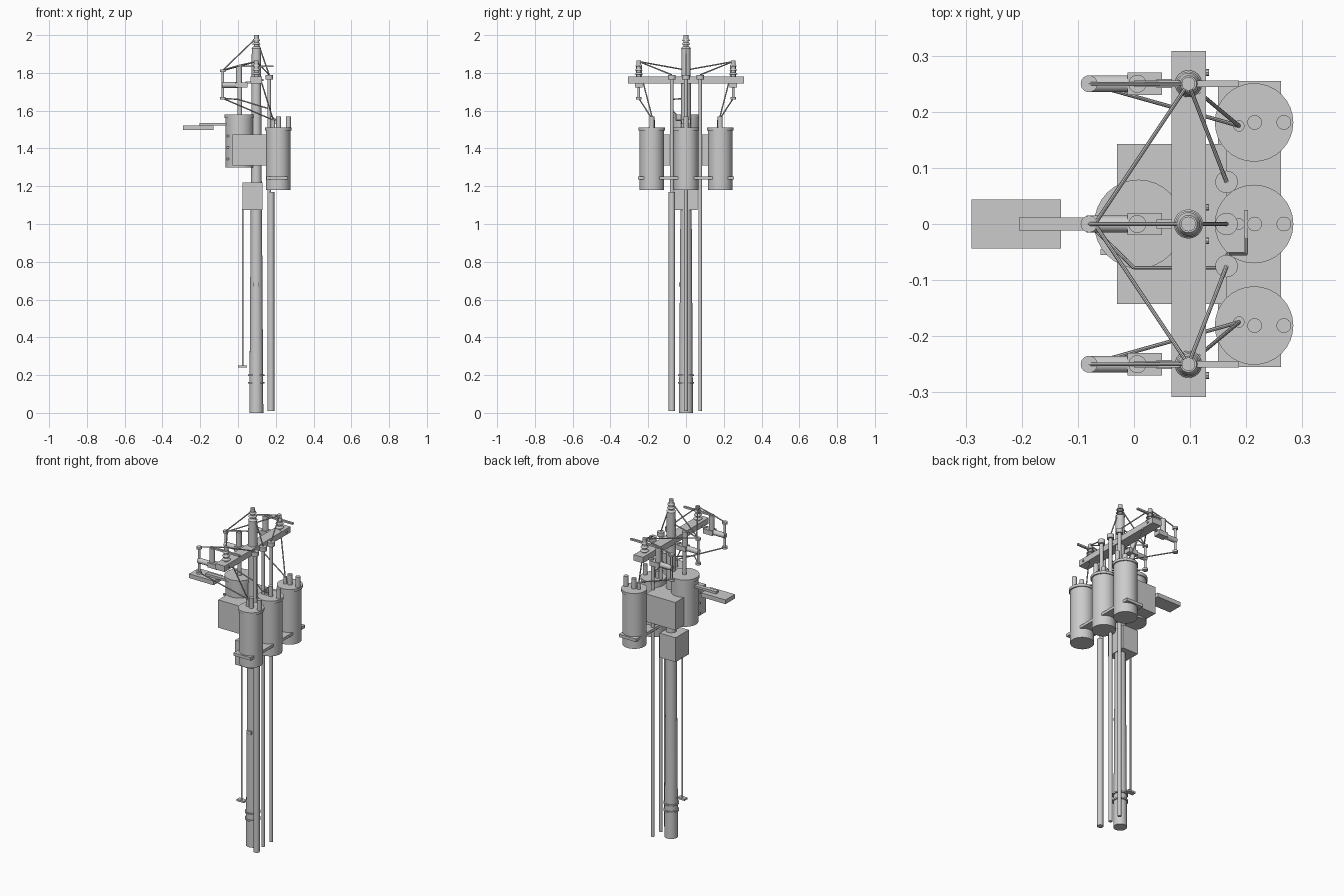
import bpy, math
from mathutils import Vector

grey = bpy.data.materials.new("plain grey")
grey.diffuse_color = (0.6, 0.6, 0.6, 1)


def finish(name, smooth=False):
    ob = bpy.context.object
    ob.name = name
    ob.data.materials.append(grey)
    if smooth:
        bpy.ops.object.shade_smooth_by_angle(angle=math.radians(40))
    return ob


def box(name, x0, x1, y0, y1, z0, z1):
    bpy.ops.mesh.primitive_cube_add(size=1, location=((x0 + x1) / 2, (y0 + y1) / 2, (z0 + z1) / 2))
    bpy.context.object.scale = (x1 - x0, y1 - y0, z1 - z0)
    bpy.ops.object.transform_apply(location=False, rotation=False, scale=True)
    return finish(name)


def rod(name, a, b, r, r2=None, sides=24):
    a, b = Vector(a), Vector(b)
    d = b - a
    bpy.ops.mesh.primitive_cone_add(vertices=sides, radius1=r, radius2=r if r2 is None else r2,
                                    depth=d.length, location=(a + b) / 2,
                                    rotation=d.to_track_quat('Z', 'Y').to_euler())
    return finish(name, True)


def wire(name, points, r=0.0035):
    for a, b in zip(points, points[1:]):
        rod(name, a, b, r, sides=8)


def insulator(name, x, y, z0, z1, r):
    # core with three flared sheds and a small cap
    h = z1 - z0
    rod(name + "_core", (x, y, z0), (x, y, z1), r * 0.5)
    for k in range(3):
        z = z0 + h * (0.12 + 0.25 * k)
        rod(name + "_shed", (x, y, z), (x, y, z + h * 0.13), r * (1 - 0.1 * k), r * 0.6)


PX = 0.097
# pole, bands and tag
rod("pole", (PX, 0, 0), (PX, 0, 1.93), 0.037, 0.024, 32)
for z in (0.16, 0.2):
    rod("pole_band", (PX, 0, z - 0.004), (PX, 0, z + 0.004), 0.043)
box("pole_tag", 0.082, 0.112, -0.038, -0.03, 0.67, 0.69)
insulator("top_insulator", PX, 0, 1.92, 2.0, 0.026)

# crossarm and its line insulators
box("crossarm", 0.067, 0.128, -0.308, 0.308, 1.745, 1.78)
for y in (-0.27, -0.03, 0.03, 0.27):
    rod("crossarm_bolt", (0.12, y, 1.762), (0.134, y, 1.762), 0.006, sides=8)
for y in (-0.25, 0.25):
    insulator("arm_insulator", PX, y, 1.78, 1.865, 0.024)

# cable risers with caps
for y, r in ((-0.075, 0.010), (0, 0.010), (0.075, 0.010)):
    rod("riser_pipe", (0.165, y, 0.01), (0.165, y, 1.77), r)
    rod("riser_cap", (0.165, y, 1.765), (0.165, y, 1.79), 0.020)
rod("thick_riser", (0.175, -0.075, 0.01), (0.175, -0.075, 1.17), 0.017)

# three transformers on the right with shared bracket
box("transformer_bracket", 0.15, 0.262, -0.255, 0.255, 1.235, 1.252)
for y in (-0.181, 0, 0.181):
    rod("transformer_tank", (0.212, y, 1.18), (0.212, y, 1.5), 0.065, sides=32)
    rod("transformer_lid", (0.214, y, 1.495), (0.214, y, 1.51), 0.07, sides=32)
    for x in (0.215, 0.267):
        rod("transformer_bushing", (x, y, 1.5), (x, y, 1.57), 0.013)
    rod("transformer_terminal", (0.187, y * 0.965, 1.5), (0.187, y * 0.965, 1.55), 0.01)

# switch tank and cabinet behind the pole
rod("switch_tank", (0.008, 0, 1.3), (0.008, 0, 1.565), 0.074, sides=32)
rod("switch_lid", (0.008, 0, 1.56), (0.008, 0, 1.58), 0.079, sides=32)
rod("switch_bushing", (0.01, 0, 1.58), (0.01, 0, 1.74), 0.012)
for z in (1.34, 1.4, 1.46):
    box("tank_clip", -0.06, -0.048, -0.055, -0.045, z, z + 0.01)
box("switch_cabinet", -0.03, 0.165, -0.143, 0.143, 1.31, 1.475)

# control box with operating rod
box("control_box", 0.025, 0.13, -0.062, 0.062, 1.075, 1.22)
rod("operating_rod", (0.025, 0, 0.25), (0.025, 0, 1.08), 0.005, sides=12)
box("operating_handle", 0.0, 0.048, -0.014, 0.014, 0.24, 0.25)

# street lamp on an arm
box("lamp_arm", -0.205, -0.06, -0.012, 0.012, 1.522, 1.535)
box("lamp_head", -0.29, -0.13, -0.044, 0.044, 1.497, 1.522)

# fuse cutouts
for y in (-0.25, 0, 0.25):
    box("cutout_bracket", -0.012, 0.05, y - 0.02, y + 0.02, 1.722, 1.75)
    box("cutout_strap", 0.04, 0.08, y - 0.008, y + 0.008, 1.745, 1.755)
    rod("cutout_post", (0.006, y, 1.745), (0.006, y, 1.835), 0.016)
    rod("cutout_body", (-0.085, y, 1.736), (0.0, y, 1.736), 0.015)
    rod("fuse_tube", (-0.08, y, 1.66), (-0.08, y, 1.815), 0.007, sides=12)
    for z in (1.66, 1.806):
        rod("fuse_cap", (-0.08, y, z), (-0.08, y, z + 0.012), 0.015)
    # top bar over the arm, fuse to insulator
    if y:
        box("top_bar", 0.0, 0.187, y - 0.006, y + 0.006, 1.83, 1.84)
        top = (PX, y, 1.86)
        s = math.copysign(1, y)
        wire("fuse_lead", [(-0.08, y, 1.815), (0.006, y, 1.84), top])
        wire("cross_lead", [top, (-0.07, 0, 1.815)])
        wire("riser_lead", [top, (0.165, 0.075 * s, 1.79)])
        wire("transformer_lead", [(-0.08, y, 1.665), (0.187, 0.175 * s, 1.55)])
        wire("arrester_lead", [(0.115, 0.235 * s, 1.78), (0.187, 0.175 * s, 1.55)])
    else:
        wire("fuse_lead", [(-0.08, 0, 1.815), (PX, 0, 1.985), (0.165, 0, 1.79)])
        wire("tank_lead", [(-0.08, 0, 1.815), (0.006, 0, 1.84), (PX, 0, 1.86)])

# middle transformer loop wire and small terminal plate
wire("loop_lead", [(-0.08, 0, 1.665), (0, -0.078, 1.66), (0.165, -0.078, 1.61),
                   (0.167, -0.053, 1.58), (0.2, -0.053, 1.55), (0.2, 0, 1.55)])
box("terminal_plate", 0.196, 0.203, -0.025, 0.025, 1.53, 1.555)
